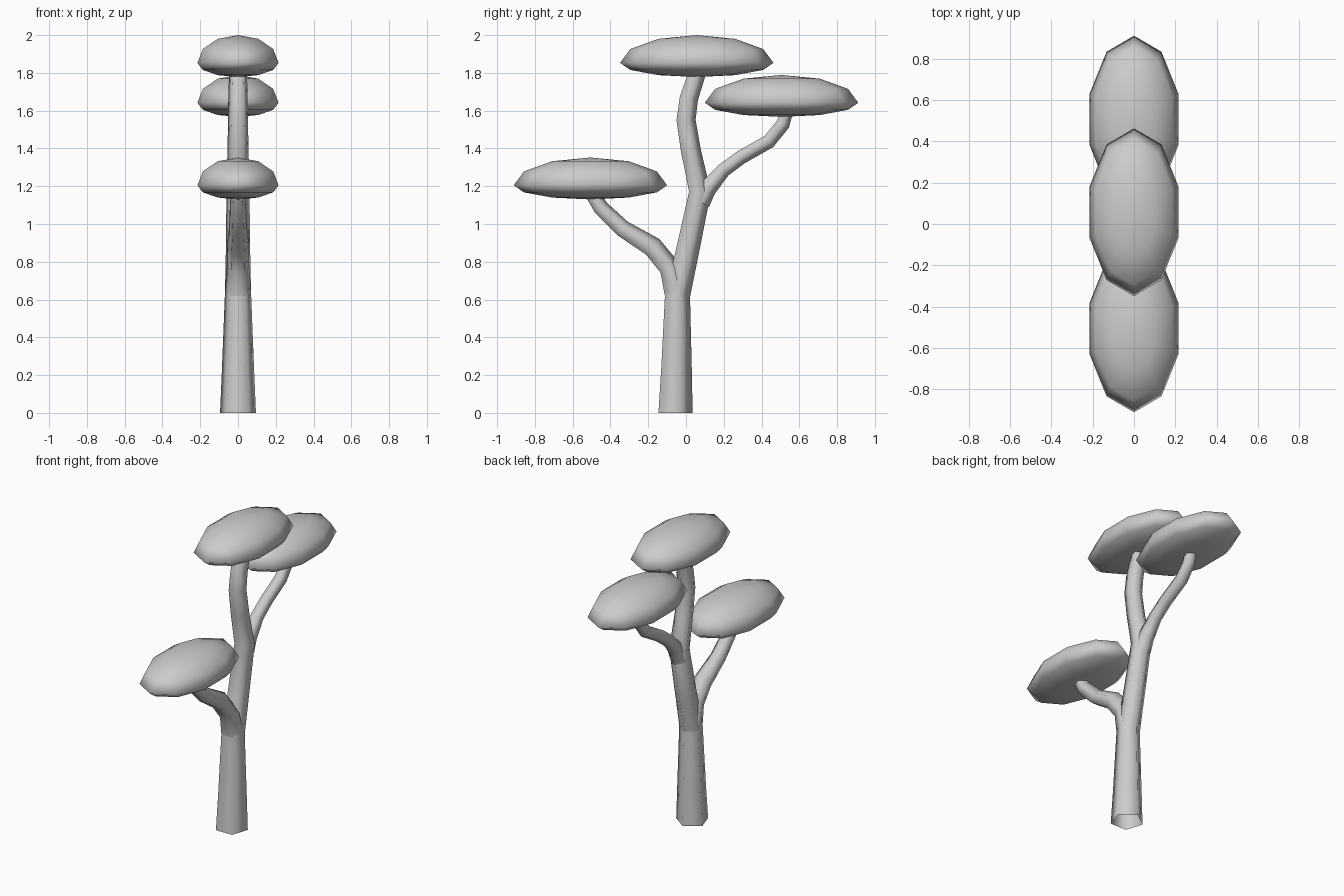
import bpy, bmesh, math
from mathutils import Vector

if "Cube" in bpy.data.objects:
    bpy.data.objects.remove(bpy.data.objects["Cube"])


def finish(bm, name):
    bmesh.ops.recalc_face_normals(bm, faces=bm.faces[:])
    mesh = bpy.data.meshes.new(name)
    bm.to_mesh(mesh)
    bm.free()
    for p in mesh.polygons:
        p.use_smooth = True
    obj = bpy.data.objects.new(name, mesh)
    bpy.context.collection.objects.link(obj)
    return obj


def bridge(bm, a, b):
    n = len(a)
    for i in range(n):
        j = (i + 1) % n
        bm.faces.new((a[i], a[j], b[j], b[i]))


def limb(name, path, flat_start=False, sides=5):
    """Open five-sided tube along (y, z, radius) points in the x = 0 plane."""
    bm = bmesh.new()
    pts = [Vector((0, y, z)) for y, z, r in path]
    prev = None
    for k, (y, z, r) in enumerate(path):
        t = (pts[min(k + 1, len(pts) - 1)] - pts[max(k - 1, 0)]).normalized()
        if flat_start and k == 0:
            t = Vector((0, 0, 1))
        side = Vector((0, t.z, -t.y))
        ring = []
        for i in range(sides):
            a = math.tau * i / sides
            ring.append(bm.verts.new(
                pts[k] + r * (math.cos(a) * side + math.sin(a) * Vector((1, 0, 0)))))
        if prev:
            bridge(bm, prev, ring)
        prev = ring
    return finish(bm, name)


def canopy(name, y0, z0, rx=0.226, ry=0.406, up=0.147, down=0.075, sides=10):
    """Ten-sided flattened dome with a shallower underside."""
    bm = bmesh.new()
    top = bm.verts.new((0, y0, z0 + up))
    bottom = bm.verts.new((0, y0, z0 - down))
    rings = []
    for deg in (60, 30, 0, -30, -60):
        e = math.radians(deg)
        z = z0 + math.sin(e) * (up if deg > 0 else down)
        rings.append([bm.verts.new((rx * math.cos(e) * math.sin(math.tau * i / sides),
                                    y0 + ry * math.cos(e) * math.cos(math.tau * i / sides),
                                    z)) for i in range(sides)])
    for a, b in zip(rings, rings[1:]):
        bridge(bm, a, b)
    for i in range(sides):
        j = (i + 1) % sides
        bm.faces.new((top, rings[0][i], rings[0][j]))
        bm.faces.new((bottom, rings[-1][j], rings[-1][i]))
    return finish(bm, name)


# Trunk and the leader that continues up to the top canopy
limb("trunk", [(-0.065, 0, 0.1), (-0.059, 0.22, 0.09), (-0.052, 0.63, 0.073)],
     flat_start=True)
limb("main_branch", [(-0.052, 0.62, 0.073), (0.0, 0.85, 0.068), (0.068, 1.17, 0.064),
                     (0.02, 1.39, 0.058), (-0.005, 1.55, 0.056),
                     (0.01, 1.665, 0.054), (0.055, 1.80, 0.05)])

# Side branches
limb("front_branch", [(-0.052, 0.62, 0.073), (-0.09, 0.765, 0.062), (-0.18, 0.875, 0.06),
                      (-0.338, 0.972, 0.05), (-0.455, 1.085, 0.045), (-0.50, 1.16, 0.042)])
limb("back_branch", [(0.07, 1.12, 0.06), (0.11, 1.19, 0.052), (0.195, 1.287, 0.042),
                     (0.29, 1.357, 0.041), (0.437, 1.44, 0.041),
                     (0.51, 1.53, 0.04), (0.53, 1.60, 0.038)])

# Canopies
canopy("top_canopy", 0.057, 1.853)
canopy("back_canopy", 0.506, 1.642)
canopy("front_canopy", -0.506, 1.205)
